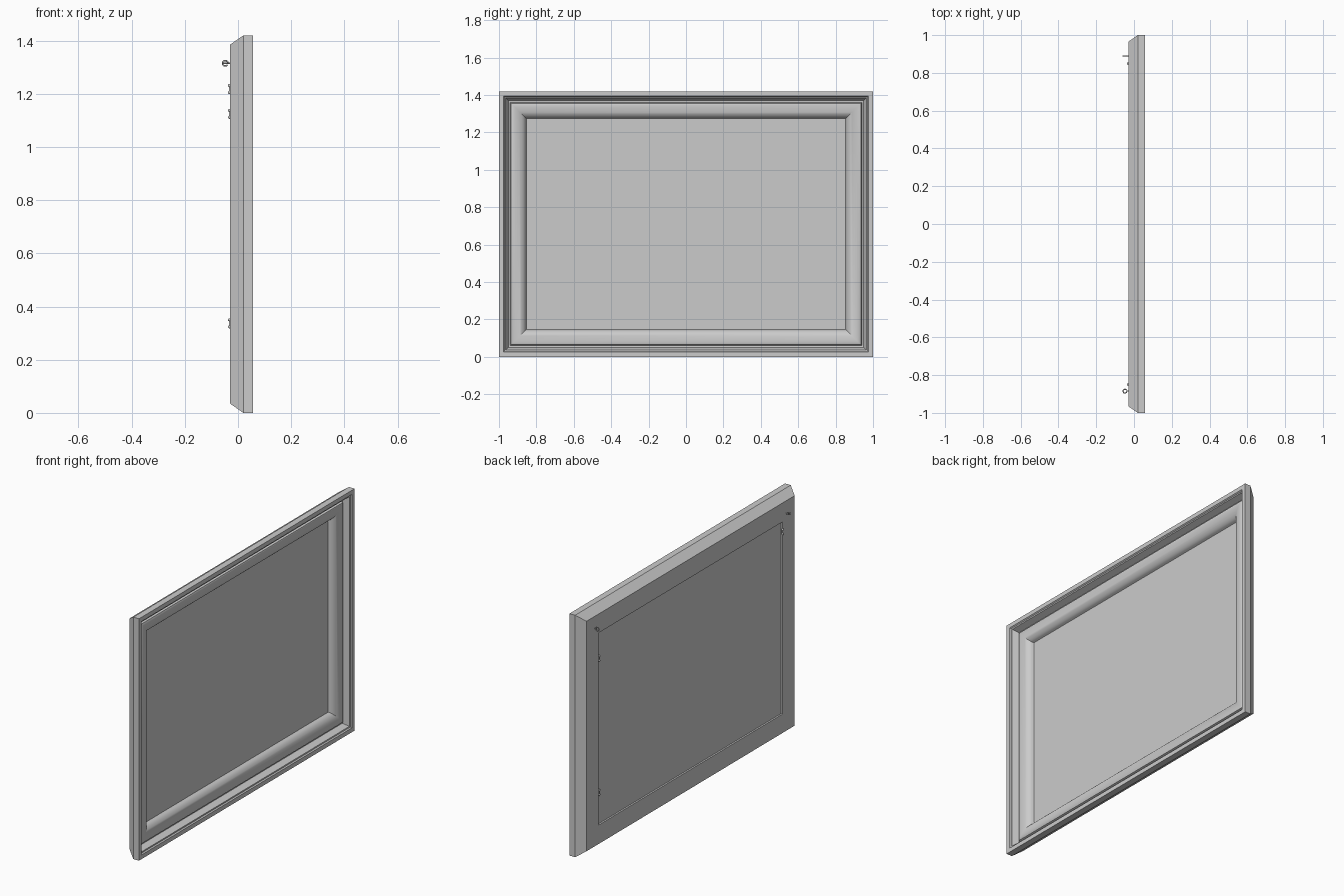
import bpy, bmesh, math
from mathutils import Vector

cube = bpy.data.objects.get("Cube")
if cube:
    bpy.data.objects.remove(cube, do_unlink=True)

HALF_W, HEIGHT = 1.0, 1.42
BACK = -0.03

grey = bpy.data.materials.new("light_grey")
grey.use_nodes = True
colour = (0.6, 0.6, 0.6, 1)
grey.diffuse_color = colour
grey.node_tree.nodes["Principled BSDF"].inputs["Base Color"].default_value = colour


def finish(name, bm, angle=30):
    bmesh.ops.recalc_face_normals(bm, faces=bm.faces[:])
    mesh = bpy.data.meshes.new(name)
    bm.to_mesh(mesh)
    bm.free()
    mesh.materials.append(grey)
    obj = bpy.data.objects.new(name, mesh)
    bpy.context.collection.objects.link(obj)
    bpy.ops.object.select_all(action='DESELECT')
    obj.select_set(True)
    bpy.context.view_layer.objects.active = obj
    bpy.ops.object.shade_smooth_by_angle(angle=math.radians(angle))
    return obj


def box(bm, centre, size):
    made = bmesh.ops.create_cube(bm, size=1)["verts"]
    for v in made:
        v.co = Vector(c + p * s for c, p, s in zip(centre, v.co, size))


def sweep(bm, path, radius, side, sides=8):
    """Round wire along a flat path whose plane has the normal 'side'."""
    rings = []
    for i, p in enumerate(path):
        t = (path[min(i + 1, len(path) - 1)] - path[max(i - 1, 0)]).normalized()
        n = t.cross(side)
        angles = [2 * math.pi * k / sides for k in range(sides)]
        rings.append([bm.verts.new(p + radius * (n * math.cos(a) + side * math.sin(a)))
                      for a in angles])
    for a, b in zip(rings, rings[1:]):
        for k in range(sides):
            j = (k + 1) % sides
            bm.faces.new((a[k], a[j], b[j], b[k]))
    bm.faces.new(rings[0])
    bm.faces.new(rings[-1])


# Moulded frame: (inset, depth) section mitred around the rectangle
section = [(0, 0.02), (0, 0.057), (0.025, 0.057), (0.03, 0.05), (0.036, 0.048),
           (0.043, 0.03), (0.05, 0.012), (0.06, 0.01), (0.062, 0.018)]
# Rounded inner moulding
for k in range(11):
    a = math.radians(115 - 11 * k)
    section.append((0.08 + 0.064 * math.cos(a) if a < math.pi / 2
                    else 0.08 + 0.035 * math.cos(a),
                    -0.012 + 0.042 * math.sin(a)))
section += [(0.146, -0.012), (0.146, BACK), (0.035, BACK)]

bm = bmesh.new()
loops = []
for inset, x in section:
    y, low, high = HALF_W - inset, inset, HEIGHT - inset
    loops.append([bm.verts.new((x, cy, cz)) for cy, cz in
                  ((-y, low), (y, low), (y, high), (-y, high))])
for i, a in enumerate(loops):
    b = loops[(i + 1) % len(loops)]
    for k in range(4):
        j = (k + 1) % 4
        bm.faces.new((a[k], a[j], b[j], b[k]))
finish("frame", bm)

# Picture panel, recessed a little at the back
bm = bmesh.new()
box(bm, (-0.016, 0, HEIGHT / 2), (0.008, 1.71, 1.13))
finish("picture_panel", bm)

# Screw eyes for hanging, one upright and one turned flat
for name, y, side in (("left_screw_eye", 0.89, Vector((0, 1, 0))),
                      ("right_screw_eye", -0.885, Vector((0, 0, 1)))):
    bm = bmesh.new()
    out = Vector((-1, 0, 0))
    across = out.cross(side)
    hub = Vector((-0.048, y, 1.315))
    path = [hub - out * 0.03, hub - out * 0.02]
    for k in range(21):
        a = math.pi + math.radians(330) * k / 20
        path.append(hub + 0.01 * (out * math.cos(a) + across * math.sin(a)))
    sweep(bm, path, 0.003, side)
    finish(name, bm, 60)

# Small retaining clips over the panel edge
for name, y, z in (("upper_left_clip", 0.85, 1.125), ("lower_left_clip", 0.85, 0.337),
                   ("upper_right_clip", -0.85, 1.218)):
    bm = bmesh.new()
    box(bm, (BACK - 0.001, y, z), (0.004, 0.007, 0.03))
    for dz in (-0.013, 0.013):
        verts = bmesh.ops.create_uvsphere(bm, u_segments=12, v_segments=8, radius=0.006)["verts"]
        for v in verts:
            v.co += Vector((BACK - 0.002, y, z + dz))
    finish(name, bm)
